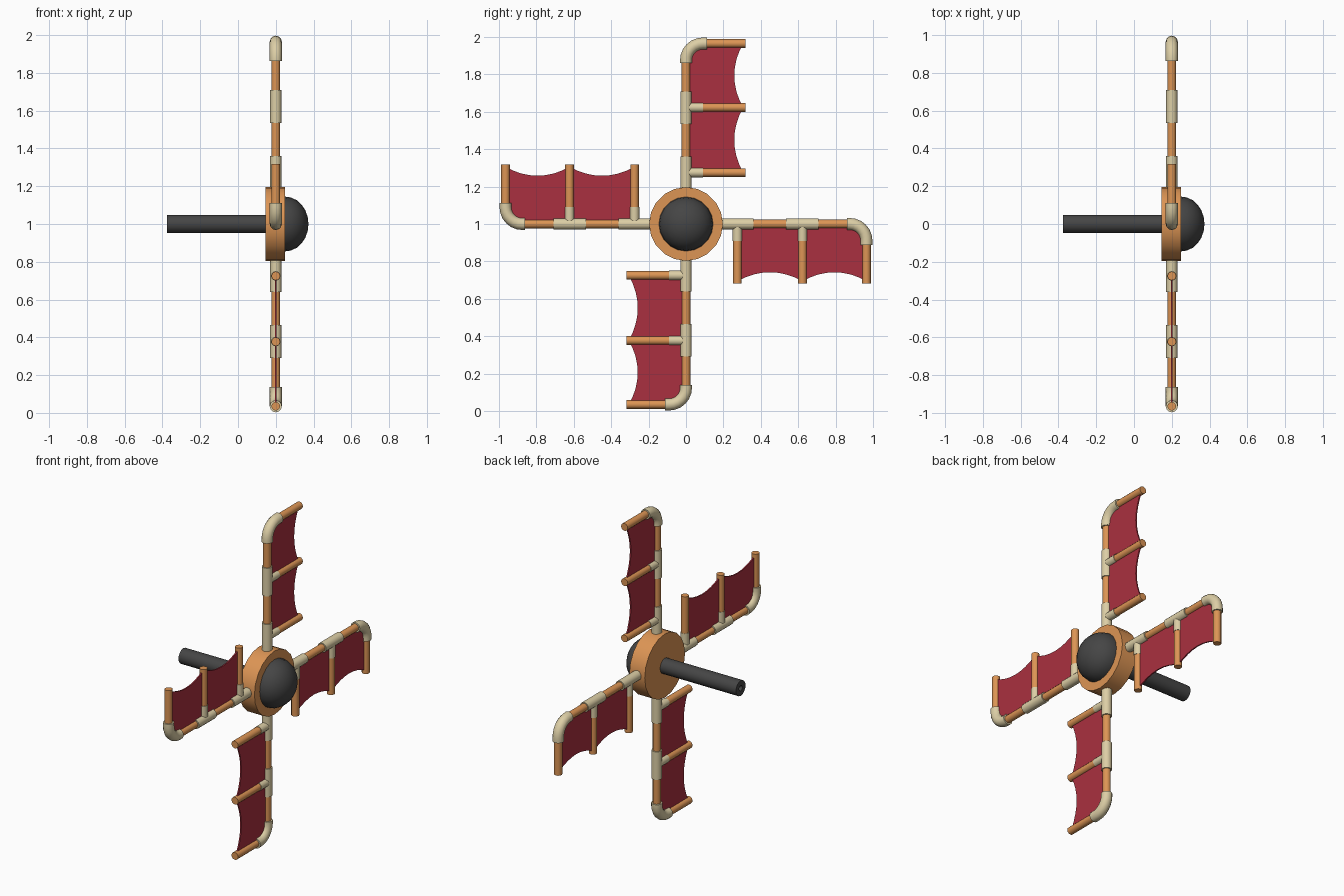
import bpy, bmesh, math
from mathutils import Vector, Matrix

if "Cube" in bpy.data.objects:
    bpy.data.objects.remove(bpy.data.objects["Cube"])

X0 = 0.2                                  # plane of the sails
HUB = Vector((X0, 0, 1))


def material(name, col):
    m = bpy.data.materials.new(name)
    m.diffuse_color = (*col, 1)
    m.use_nodes = True
    m.node_tree.nodes["Principled BSDF"].inputs["Base Color"].default_value = m.diffuse_color
    return m


WOOD = material("copper_orange", (0.72, 0.30, 0.09))
TAN = material("tan", (0.72, 0.62, 0.38))
RED = material("red_cloth", (0.40, 0.03, 0.05))
DARK = material("dark_grey", (0.06, 0.06, 0.06))


def finish(name, bm, mat, matrix=Matrix.Identity(4)):
    bmesh.ops.recalc_face_normals(bm, faces=bm.faces)
    me = bpy.data.meshes.new(name)
    bm.to_mesh(me)
    bm.free()
    me.transform(matrix)
    ob = bpy.data.objects.new(name, me)
    bpy.context.collection.objects.link(ob)
    me.materials.append(mat)
    bpy.ops.object.select_all(action='DESELECT')
    ob.select_set(True)
    bpy.context.view_layer.objects.active = ob
    bpy.ops.object.shade_smooth_by_angle(angle=math.radians(35))
    return ob


def tube(bm, pts, r, n=12):
    """Capped tube swept along a path lying in the local y-z plane."""
    pts = [Vector((0, y, z)) for y, z in pts]
    rings = []
    for i, p in enumerate(pts):
        t = (pts[min(i + 1, len(pts) - 1)] - pts[max(i - 1, 0)]).normalized()
        side = t.cross(Vector((1, 0, 0)))
        rings.append([bm.verts.new(p + Vector((1, 0, 0)) * r * math.cos(a) + side * r * math.sin(a))
                      for a in (2 * math.pi * k / n for k in range(n))])
    for a, b in zip(rings, rings[1:]):
        for k in range(n):
            bm.faces.new((a[k], a[(k + 1) % n], b[(k + 1) % n], b[k]))
    bm.faces.new(rings[0])
    bm.faces.new(rings[-1])


def lathe(name, profile, mat, n):
    """Revolve (x, radius) points about the axle."""
    bm = bmesh.new()
    vs = [bm.verts.new((x, r, 0)) for x, r in profile]
    es = [bm.edges.new(p) for p in zip(vs, vs[1:])]
    bmesh.ops.spin(bm, geom=vs + es, axis=(1, 0, 0), cent=(0, 0, 0),
                   angle=2 * math.pi, steps=n, use_duplicate=False)
    bmesh.ops.remove_doubles(bm, verts=bm.verts, dist=1e-4)
    finish(name, bm, mat, Matrix.Translation((0, 0, 1)))


# hub disc, nose dome and axle with a small bore in its end
lathe("hub", [(0.145, 0), (0.145, 0.197), (0.25, 0.197), (0.25, 0)], WOOD, 20)
dome = [(0.24, 0), (0.24, 0.145)]
dome += [(0.25 + 0.123 * math.sin(a), 0.145 * math.cos(a))
         for a in (math.pi / 2 * i / 6 for i in range(6))] + [(0.373, 0)]
lathe("nose_dome", dome, DARK, 20)
lathe("axle", [(0.15, 0), (0.15, 0.047), (-0.375, 0.047), (-0.375, 0.016), (-0.33, 0.016), (-0.33, 0)],
      DARK, 16)

RIBS = (0.275, 0.623, 0.965)
TIP = 0.317
for i, label in enumerate(("top", "right", "bottom", "left")):
    place = Matrix.Translation(HUB) @ Matrix.Rotation(-i * math.pi / 2, 4, 'X')

    # main spar and three ribs
    bm = bmesh.new()
    tube(bm, [(0, 0.18), (0, 0.88)], 0.023)
    for r in RIBS:
        tube(bm, [(0.1 if r > 0.9 else 0.02, r), (TIP, r)], 0.023)
    finish(label + "_spar_and_ribs", bm, WOOD, place)

    # tee joints and end elbow
    bm = bmesh.new()
    for r in RIBS[:2]:
        tube(bm, [(0, r - 0.088), (0, r + 0.086)], 0.03)
        tube(bm, [(0, r), (0.09, r)], 0.0255)
    R = 0.09
    arc = [(R - R * math.cos(a), 0.965 - R + R * math.sin(a))
           for a in (math.pi / 2 * k / 6 for k in range(7))]
    tube(bm, [(0, 0.862)] + arc + [(0.112, 0.965)], 0.032)
    finish(label + "_joints", bm, TAN, place)

    # cloth sail with scalloped free edge
    bm = bmesh.new()
    edge = []
    for a, b in zip(RIBS, RIBS[1:]):
        for k in range(9):
            u = 2 * k / 8 - 1
            edge.append((0.258 + 0.047 * u * u, a + (b - a) * k / 8))
    edge.pop(9)
    rows = []
    for y, z in edge:
        y0 = 0.0 if z < 0.88 else 0.04
        rows.append([bm.verts.new((x, yy, z)) for x, yy in
                     ((-0.004, y0), (-0.004, y), (0.004, y), (0.004, y0))])
    for p, q in zip(rows, rows[1:]):
        for k in range(4):
            bm.faces.new((p[k], p[(k + 1) % 4], q[(k + 1) % 4], q[k]))
    bm.faces.new(rows[0])
    bm.faces.new(rows[-1])
    finish(label + "_sail", bm, RED, place)
